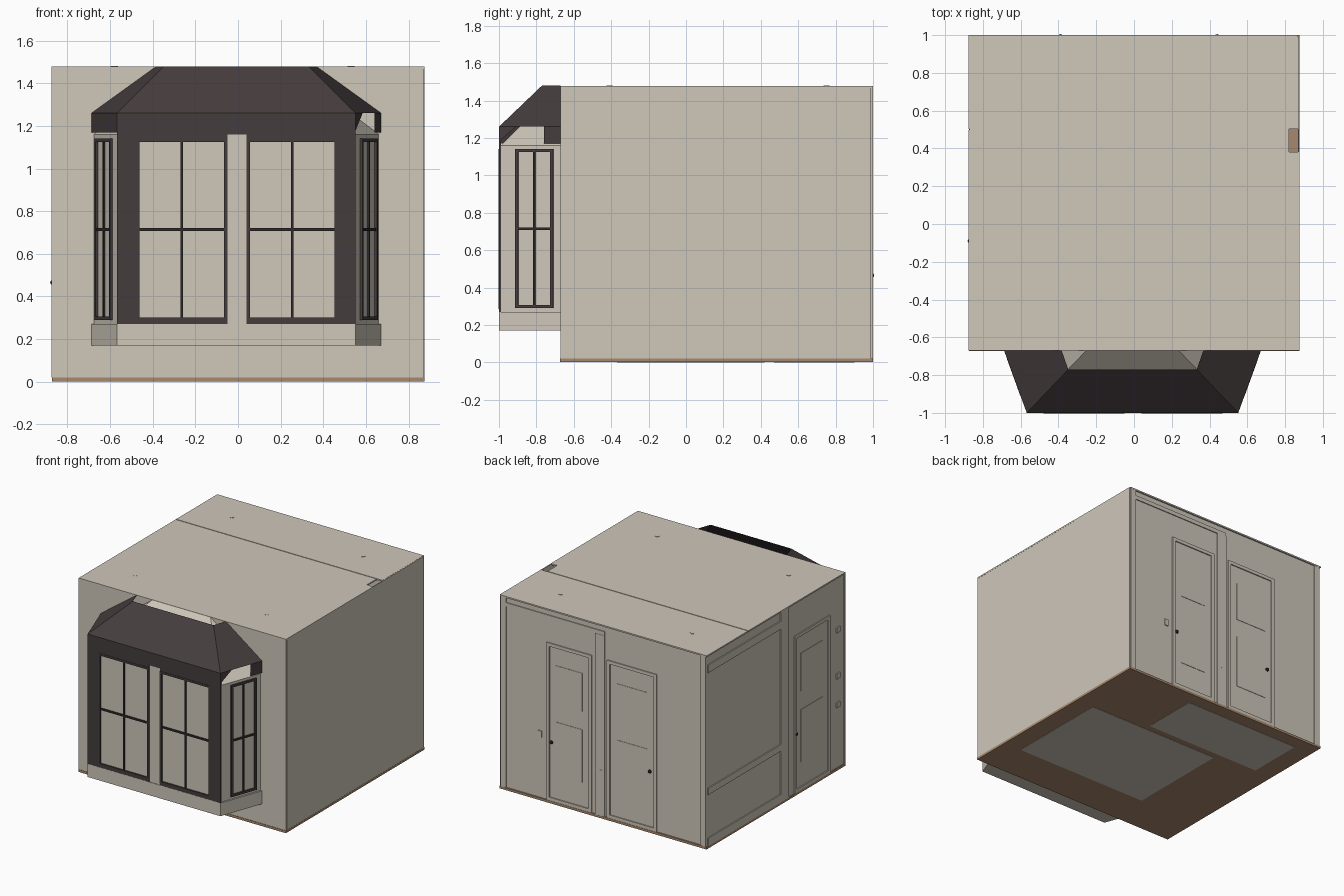
import bpy, bmesh, math
from mathutils import Vector

if "Cube" in bpy.data.objects:
    bpy.data.objects.remove(bpy.data.objects["Cube"])


def mat(name, rgb):
    m = bpy.data.materials.new(name)
    m.diffuse_color = (*rgb, 1)
    m.use_nodes = True
    m.node_tree.nodes["Principled BSDF"].inputs["Base Color"].default_value = m.diffuse_color
    return m


BEIGE = mat("beige plaster", (0.62, 0.57, 0.49))
DARK = mat("dark roof brown", (0.060, 0.046, 0.048))
BAR = mat("dark window bar", (0.028, 0.023, 0.024))
WOOD = mat("wood floor", (0.39, 0.25, 0.155))
BLACK = mat("black metal", (0.01, 0.01, 0.01))


def sheet(name, verts, faces, m, fix=True):
    me = bpy.data.meshes.new(name)
    me.from_pydata(verts, [], faces)
    me.materials.append(m)
    if fix:
        bm = bmesh.new()
        bm.from_mesh(me)
        bmesh.ops.recalc_face_normals(bm, faces=bm.faces)
        bm.to_mesh(me)
        bm.free()
    ob = bpy.data.objects.new(name, me)
    bpy.context.collection.objects.link(ob)
    return ob


def prism(name, pts, z0, z1, m):
    n = len(pts)
    v = [(x, y, z) for z in (z0, z1) for x, y in pts]
    f = [tuple(range(n)), tuple(range(n, 2 * n))]
    f += [(i, (i + 1) % n, n + (i + 1) % n, n + i) for i in range(n)]
    return sheet(name, v, f, m)


def box(name, x0, x1, y0, y1, z0, z1, m):
    return prism(name, [(x0, y0), (x1, y0), (x1, y1), (x0, y1)], z0, z1, m)


class Plane:
    """Upright wall plane: u runs along it, d sticks outward."""
    def __init__(self, a, b):
        self.o = Vector(a)
        self.u = (Vector(b) - self.o).normalized()
        self.n = Vector((self.u.y, -self.u.x))

    def at(self, u, d):
        return tuple(self.o + self.u * u + self.n * d)

    def plate(self, name, u0, u1, z0, z1, m, d1=0.008, d0=-0.002):
        pts = [self.at(u0, d0), self.at(u0, d1), self.at(u1, d1), self.at(u1, d0)]
        return prism(name, pts, z0, z1, m)

    def frame(self, name, u0, u1, z0, z1, w, m, d1):
        self.plate(name + "_side_a", u0, u0 + w, z0, z1, m, d1)
        self.plate(name + "_side_b", u1 - w, u1, z0, z1, m, d1)
        self.plate(name + "_bottom", u0 + w, u1 - w, z0, z0 + w, m, d1)
        self.plate(name + "_top", u0 + w, u1 - w, z1 - w, z1, m, d1)

    def window(self, name, u0, u1, z0, z1, zm=0.715):
        self.frame(name + "_frame", u0, u1, z0, z1, 0.016, DARK, 0.012)
        c = (u0 + u1) / 2
        self.plate(name + "_upright_bar", c - 0.006, c + 0.006, z0, z1, BAR, 0.009)
        self.plate(name + "_cross_bar", u0, u1, zm - 0.007, zm + 0.007, BAR, 0.008)

    def door(self, name, u0, u1, knob_u):
        self.frame(name + "_casing", u0, u1, 0.02, 1.22, 0.025, BEIGE, 0.008)
        for z0, z1 in ((0.23, 0.63), (0.77, 1.06)):
            self.plate(name + "_panel", u0 + 0.08, u1 - 0.08, z0, z1, BEIGE, 0.003)
        x, y = self.at(knob_u, 0.002)
        bpy.ops.mesh.primitive_uv_sphere_add(segments=12, ring_count=8, radius=0.013, location=(x, y, 0.465))
        k = bpy.context.object
        k.name = name + "_knob"
        k.data.materials.append(BLACK)
        bpy.ops.object.shade_smooth()


# floor slab, with the pale inlays that show from below
box("floor", -0.873, 0.875, -0.673, 1.0, 0.002, 0.02, WOOD)
box("floor_inlay_front", -0.38, 0.73, -0.37, 0.42, 0.0, 0.006, BEIGE)
box("floor_inlay_back", -0.72, 0.25, 0.47, 0.90, 0.0, 0.006, BEIGE)

# hollow room shell
box("front_wall", -0.875, 0.873, -0.67, -0.66, 0.02, 1.478, BEIGE)
box("right_wall", 0.868, 0.874, -0.66, 0.99, 0.02, 1.478, BEIGE)
box("left_wall", -0.866, -0.856, -0.66, 0.98, 0.02, 1.47, BEIGE)
box("back_wall", -0.866, 0.868, 0.98, 0.99, 0.02, 1.47, BEIGE)
box("ceiling_front", -0.875, 0.875, -0.67, 0.38, 1.468, 1.479, BEIGE)
box("ceiling_middle", -0.875, 0.82, 0.38, 0.497, 1.468, 1.479, BEIGE)
box("ceiling_back", -0.875, 0.868, 0.503, 1.0, 1.468, 1.479, BEIGE)
box("ceiling_seam", -0.87, 0.82, 0.49, 0.51, 1.466, 1.475, BEIGE)

# ceiling fittings
for x in (-0.58, 0.53):
    for y in (-0.41, 0.75):
        bpy.ops.mesh.primitive_cylinder_add(vertices=12, radius=0.016, depth=0.02, location=(x, y, 1.4715))
        bpy.context.object.name = "ceiling_fitting"
        bpy.context.object.data.materials.append(BEIGE)
bpy.ops.mesh.primitive_cylinder_add(vertices=16, radius=0.03, depth=0.02, location=(-0.6, 0.15, 1.46))
bpy.context.object.name = "ceiling_detector"
bpy.context.object.data.materials.append(BEIGE)

# back wall: two doors, pillar, mouldings (u runs towards -x)
back = Plane((0, 0.99), (-1, 0.99))
back.door("back_door_right", -0.48, -0.10, -0.44)
back.door("back_door_left", 0.03, 0.45, 0.39)
back.plate("back_pillar", -0.07, 0.01, 0.02, 1.40, BEIGE, 0.009)
back.plate("back_pillar_block", -0.05, -0.01, 0.32, 0.37, BEIGE, 0.01)
back.plate("back_crown", -0.84, 0.01, 1.40, 1.43, BEIGE, 0.007)
back.plate("back_switch", -0.55, -0.52, 0.48, 0.53, BEIGE, 0.007)
for u in (-0.865, 0.82):
    back.plate("back_corner_strip", u, u + 0.045, 0.02, 1.47, BEIGE, 0.009)

# left wall: door, pillar, rails (u runs towards -y)
left = Plane((-0.866, 0), (-0.866, -1))
left.door("left_door", 0.065, 0.49, 0.09)
left.plate("left_pillar", -0.105, -0.01, 0.02, 1.47, BEIGE, 0.008)
for z0, z1 in ((0.02, 0.08), (0.41, 0.46), (1.34, 1.40)):
    left.plate("left_rail", -0.98, -0.105, z0, z1, BEIGE, 0.008)
for z in (0.50, 0.72, 1.07):
    left.plate("left_switch", 0.57, 0.61, z - 0.02, z + 0.02, BEIGE, 0.009)

# bay window body
CX, Y0, Y1 = -0.008, -0.99, -0.67


def foot(front, rear, y):
    return [(CX - rear, Y1), (CX - front, y), (CX + front, y), (CX + rear, Y1)]


prism("bay_body", foot(0.552, 0.668, Y0), 0.18, 1.16, BEIGE)
prism("bay_base", foot(0.56, 0.68, -1.0), 0.17, 0.27, BEIGE)

# bay front: dark surround, pale mullion, two windows
front = Plane((0, Y0), (1, Y0))
front.plate("bay_stile_left", -0.568, -0.475, 0.27, 1.26, DARK, 0.009)
front.plate("bay_stile_right", 0.465, 0.552, 0.27, 1.26, DARK, 0.009)
front.plate("bay_header", -0.475, 0.465, 1.16, 1.26, DARK, 0.009)
front.plate("bay_mullion", -0.05, 0.04, 0.27, 1.16, BEIGE, 0.006)
for name, a, b in (("left", -0.478, -0.05), ("right", 0.04, 0.468)):
    front.plate("window_head_" + name, a, b, 1.135, 1.165, DARK, 0.009)
    front.plate("window_sill_" + name, a, b, 0.27, 0.295, DARK, 0.009)
    front.window("front_window_" + name, a, b, 0.285, 1.14)

# bay side windows
right_side = Plane((CX + 0.552, Y0), (CX + 0.668, Y1))
right_side.window("side_window_right", 0.085, 0.30, 0.29, 1.14)
left_side = Plane((CX - 0.668, Y1), (CX - 0.552, Y0))
left_side.window("side_window_left", 0.04, 0.255, 0.29, 1.14)

# bay vault: pale inner hipped skin under the roof
low = [(x, y, 1.16) for x, y in foot(0.552, 0.67, Y0)]
sheet("bay_vault", low + [(CX - 0.245, Y1, 1.478), (CX + 0.245, Y1, 1.478)],
      [(0, 1, 4), (1, 2, 5, 4), (2, 3, 5)], BEIGE)

# bay roof: dark hipped skin, open on top
eave = [(x, y, 1.26) for x, y in foot(0.56, 0.68, -1.0)]
ridge = [(CX - 0.375, Y1, 1.48), (CX - 0.34, -0.77, 1.48), (CX + 0.34, -0.77, 1.48), (CX + 0.375, Y1, 1.48)]
sheet("bay_roof", eave + ridge, [(0, 1, 5, 4), (1, 2, 6, 5), (2, 3, 7, 6)], DARK)

# fascia: whole on the left, broken open on the right
sheet("fascia_left", [eave[0], eave[1], (CX - 0.56, -1.0, 1.17), (CX - 0.68, Y1, 1.17)], [(0, 1, 2, 3)], DARK)


def on_right(y, z):
    return (CX + 0.56 + 0.12 * (y + 1) / 0.33, y, z)


sheet("fascia_right_rear", [on_right(-0.76, 1.26), on_right(-0.76, 1.17), on_right(Y1, 1.17), on_right(Y1, 1.26)],
      [(0, 1, 2, 3)], DARK)
sheet("fascia_right_corner", [on_right(-1, 1.26), on_right(-1, 1.18), on_right(-0.91, 1.26)], [(0, 1, 2)], DARK)
